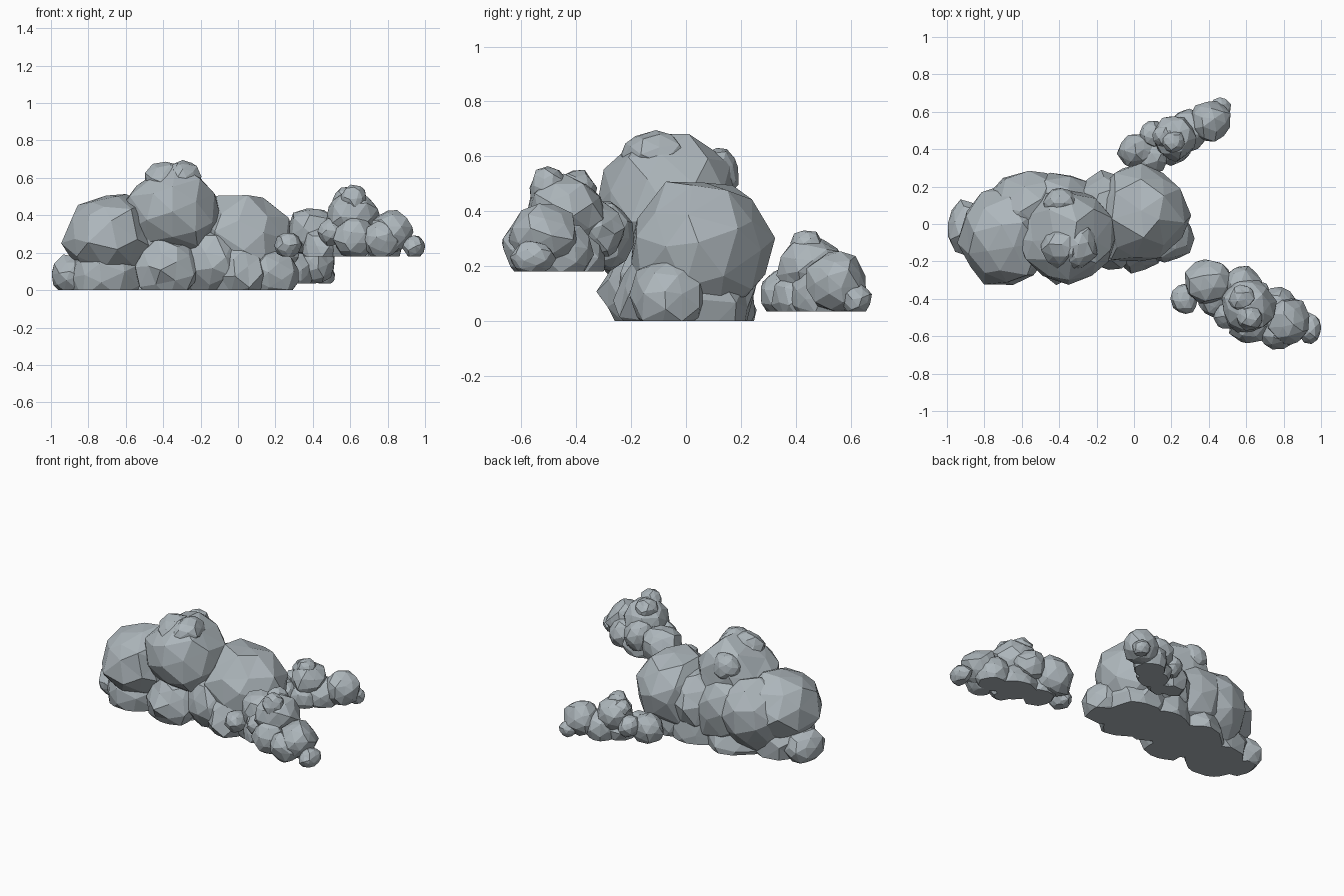
import bpy
import bmesh
import random
from math import pi
from mathutils import Euler, Matrix, Vector

random.seed(4)
cube = bpy.data.objects.get("Cube")
if cube:
    bpy.data.objects.remove(cube, do_unlink=True)

# One grey-blue material for every cloud
grey = bpy.data.materials.new("cloud_grey")
grey.use_nodes = True
colour = (0.42, 0.47, 0.50, 1)
grey.diffuse_color = colour
grey.node_tree.nodes["Principled BSDF"].inputs["Base Color"].default_value = colour


def add_puff(bm, centre, radii, floor):
    """Add an uneven, randomly turned ball, cut flat where it meets the floor."""
    puff = bmesh.new()
    bmesh.ops.create_icosphere(puff, subdivisions=2, radius=1.03)
    for v in puff.verts:
        v.co += Vector([random.uniform(-0.09, 0.09) for _ in range(3)])
    turn = Euler([random.uniform(0, pi) for _ in range(3)]).to_matrix().to_4x4()
    place = Matrix.Translation(centre) @ Matrix.Diagonal((*radii, 1)) @ turn
    bmesh.ops.transform(puff, matrix=place, verts=puff.verts)
    if min(v.co.z for v in puff.verts) < floor:
        cut = bmesh.ops.bisect_plane(
            puff, geom=puff.verts[:] + puff.edges[:] + puff.faces[:],
            plane_co=(0, 0, floor), plane_no=(0, 0, -1), clear_outer=True)
        rim = [g for g in cut["geom_cut"] if isinstance(g, bmesh.types.BMEdge)]
        bmesh.ops.contextual_create(puff, geom=rim)
    bmesh.ops.recalc_face_normals(puff, faces=puff.faces)
    part = bpy.data.meshes.new("puff")
    puff.to_mesh(part)
    puff.free()
    bm.from_mesh(part)
    bpy.data.meshes.remove(part)


def make_cloud(name, floor, puffs):
    """Each puff is x, y, z, radius and an optional depth radius."""
    bm = bmesh.new()
    for x, y, z, r, *depth in puffs:
        add_puff(bm, Vector((x, y, z)), (r, depth[0] if depth else r, r), floor)
    mesh = bpy.data.meshes.new(name)
    bm.to_mesh(mesh)
    bm.free()
    mesh.materials.append(grey)
    bpy.context.collection.objects.link(bpy.data.objects.new(name, mesh))


make_cloud("large_cloud", 0, [
    # main billows
    (-0.69, -0.07, 0.29, 0.23, 0.27),
    (-0.35, -0.07, 0.42, 0.25, 0.26),
    (0.03, 0.06, 0.27, 0.25, 0.26),
    (-0.56, 0.05, 0.25, 0.23),
    (-0.40, 0.04, 0.25, 0.24),
    (-0.16, 0.06, 0.25, 0.21),
    # crown
    (-0.39, -0.12, 0.57, 0.11),
    (-0.29, -0.12, 0.60, 0.09, 0.12),
    (-0.39, 0.12, 0.54, 0.09, 0.07),
    # base
    (-0.89, -0.02, 0.08, 0.11, 0.15),
    (-0.70, -0.06, 0.08, 0.21),
    (-0.38, -0.14, 0.11, 0.17),
    (-0.42, 0.02, 0.06, 0.22),
    (-0.15, -0.05, 0.14, 0.19),
    (0.01, -0.09, 0.09, 0.16),
    (0.18, -0.06, 0.09, 0.14),
    (0.04, 0.06, 0.07, 0.19),
    (-0.16, 0.05, 0.06, 0.20),
])

make_cloud("floating_cloud", 0.18, [
    (0.40, -0.31, 0.31, 0.13, 0.12),
    (0.27, -0.40, 0.24, 0.07, 0.08),
    (0.45, -0.40, 0.23, 0.11),
    (0.61, -0.44, 0.39, 0.14),
    (0.62, -0.50, 0.49, 0.07),
    (0.58, -0.40, 0.48, 0.07),
    (0.58, -0.33, 0.33, 0.10),
    (0.62, -0.53, 0.28, 0.11),
    (0.61, -0.42, 0.23, 0.13),
    (0.50, -0.49, 0.31, 0.07),
    (0.77, -0.45, 0.25, 0.11),
    (0.82, -0.52, 0.31, 0.11, 0.13),
    (0.77, -0.57, 0.27, 0.10),
    (0.94, -0.56, 0.23, 0.06, 0.08),
])

make_cloud("low_cloud", 0.035, [
    (0.02, 0.39, 0.11, 0.10, 0.09),
    (0.09, 0.36, 0.10, 0.09),
    (0.10, 0.48, 0.14, 0.07),
    (0.22, 0.46, 0.19, 0.11, 0.12),
    (0.21, 0.44, 0.27, 0.06),
    (0.16, 0.47, 0.24, 0.06),
    (0.20, 0.43, 0.08, 0.11),
    (0.29, 0.50, 0.09, 0.11),
    (0.41, 0.55, 0.14, 0.11),
    (0.46, 0.62, 0.08, 0.055),
])
